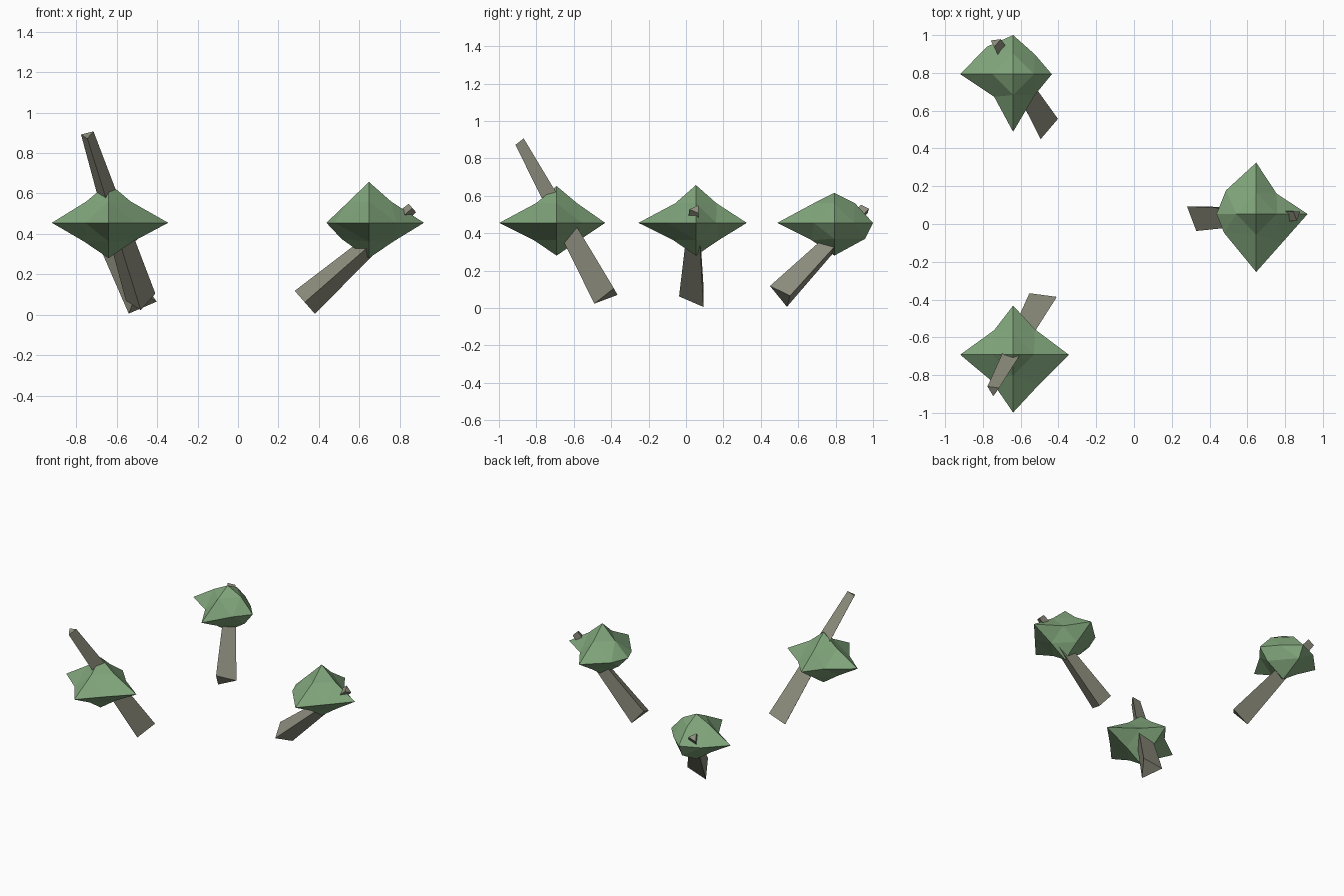
import bpy, bmesh
from mathutils import Vector, Matrix

if "Cube" in bpy.data.objects:
    bpy.data.objects.remove(bpy.data.objects["Cube"])


def material(name, rgb):
    m = bpy.data.materials.new(name)
    m.diffuse_color = (*rgb, 1)
    m.use_nodes = True
    m.node_tree.nodes["Principled BSDF"].inputs["Base Color"].default_value = m.diffuse_color
    return m


BARK = material("bark", (0.27, 0.27, 0.21))
LEAF = material("leaf", (0.22, 0.38, 0.20))


def finish(name, bm, mat):
    bmesh.ops.recalc_face_normals(bm, faces=bm.faces)
    me = bpy.data.meshes.new(name)
    bm.to_mesh(me)
    bm.free()
    me.materials.append(mat)
    ob = bpy.data.objects.new(name, me)
    bpy.context.collection.objects.link(ob)
    return ob


# Three-sided tapered trunk, one ridge pointing along "ridge"
def trunk(name, base, tip, ridge, r_base=0.087, r_tip=0.034):
    base, tip, ridge = Vector(base), Vector(tip), Vector(ridge)
    axis = (tip - base).normalized()
    ridge = (ridge - axis * ridge.dot(axis)).normalized()
    bm = bmesh.new()
    rings = []
    for centre, r in ((base, r_base), (tip, r_tip)):
        rings.append([bm.verts.new(centre + Matrix.Rotation(i * 2.0943951, 3, axis) @ ridge * r)
                      for i in range(3)])
    lo, hi = rings
    bm.faces.new(lo)
    bm.faces.new(hi)
    for i in range(3):
        j = (i + 1) % 3
        bm.faces.new((lo[i], lo[j], hi[j], hi[i]))
    return finish(name, bm, BARK)


# Spiky crown: an octahedron split once, with six tips and pulled-in edge middles.
# tips: reach along +x, -x, +y, -y, +z, -z; ring: the four equator middles
def crown(name, centre, tips, ring, bulges):
    c = Vector(centre)
    bm = bmesh.new()
    dirs = [(a, s) for a in range(3) for s in (1, -1)]
    tip = {}
    for (a, s), r in zip(dirs, tips):
        v = Vector()
        v[a] = s * r
        tip[a, s] = bm.verts.new(c + v)
    mid = {}
    for x, y in ring:
        mid[(0, 1 if x > 0 else -1), (1, 1 if y > 0 else -1)] = bm.verts.new(c + Vector((x, y, 0)))
    for a in (0, 1):
        for s in (1, -1):
            for t in (1, -1):
                out, up = bulges.get((a, s, t), (0.11, 0.105) if t > 0 else (0.122, 0.092))
                v = Vector((0, 0, t * up))
                v[a] = s * out
                mid[(a, s), (2, t)] = bm.verts.new(c + v)
    for sx in (1, -1):
        for sy in (1, -1):
            for sz in (1, -1):
                x, y, z = (0, sx), (1, sy), (2, sz)
                xy, xz, yz = mid[x, y], mid[x, z], mid[y, z]
                for f in ((tip[x], xy, xz), (tip[y], yz, xy), (tip[z], xz, yz), (xy, yz, xz)):
                    bm.faces.new(f)
    return finish(name, bm, LEAF)


# Back left tree
trunk("back_trunk", (-0.479, 0.515, 0.063), (-0.735, 0.962, 0.53), (0.074, 0.04, 0.002))
crown("back_crown", (-0.64, 0.793, 0.455), (0.205, 0.28, 0.207, 0.305, 0.16, 0.175),
      ((0.115, 0.105), (-0.14, 0.145), (-0.10, -0.12), (0.115, -0.11)),
      {(1, 1, -1): (0.165, 0.085), (0, 1, -1): (0.14, 0.085)})

# Front left tree, with the longest and steepest trunk
trunk("front_trunk", (-0.481, -0.414, 0.066), (-0.745, -0.88, 0.89), (0.0, -0.076, -0.041), r_tip=0.037)
crown("front_crown", (-0.64, -0.692, 0.455), (0.295, 0.28, 0.26, 0.306, 0.197, 0.175),
      ((0.115, 0.135), (-0.10, 0.13), (-0.116, -0.137), (0.14, -0.155)), {})

# Right tree
trunk("right_trunk", (0.33, 0.05, 0.062), (0.862, 0.05, 0.528), (0, -1, 0), r_tip=0.032)
crown("right_crown", (0.647, 0.053, 0.455), (0.272, 0.21, 0.272, 0.307, 0.202, 0.175),
      ((0.108, 0.108), (-0.16, 0.125), (-0.17, -0.10), (0.135, -0.155)),
      {(0, -1, -1): (0.135, 0.08), (0, -1, 1): (0.105, 0.10)})
